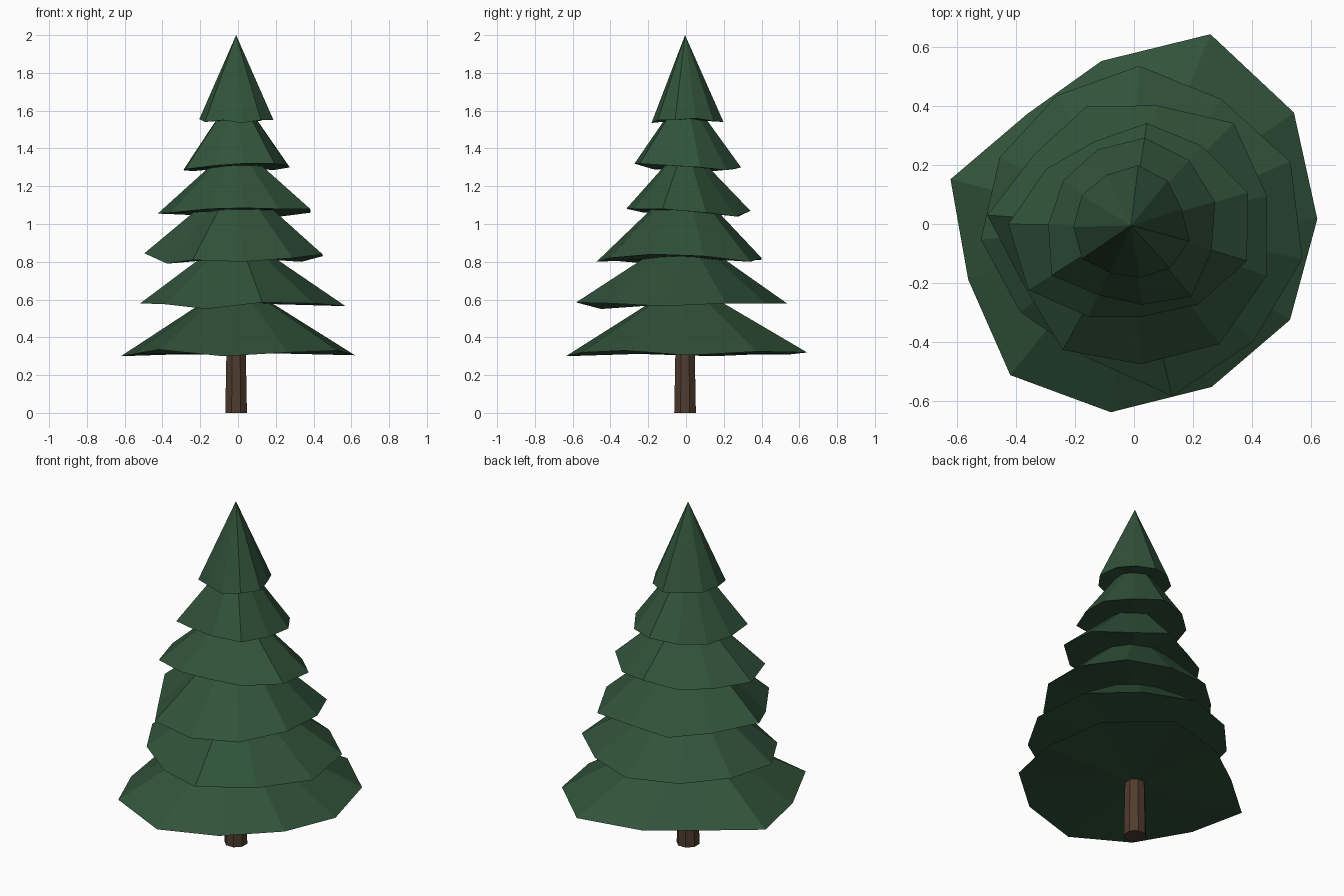
import bpy, bmesh, math

if "Cube" in bpy.data.objects:
    bpy.data.objects.remove(bpy.data.objects["Cube"])

CX, CY = -0.01, -0.005


def material(name, rgb):
    m = bpy.data.materials.new(name)
    m.diffuse_color = (*rgb, 1)
    m.use_nodes = True
    m.node_tree.nodes["Principled BSDF"].inputs["Base Color"].default_value = m.diffuse_color
    return m


needle_green = material("needle green", (0.030, 0.085, 0.042))
bark_brown = material("bark brown", (0.080, 0.045, 0.027))


def finish(bm, name, mat):
    bmesh.ops.recalc_face_normals(bm, faces=bm.faces)
    mesh = bpy.data.meshes.new(name)
    bm.to_mesh(mesh)
    bm.free()
    mesh.materials.append(mat)
    obj = bpy.data.objects.new(name, mesh)
    bpy.context.collection.objects.link(obj)


def tier(name, start, apex_z, radii, heights):
    """Uneven eleven-sided cone with a nearly flat underside."""
    bm = bmesh.new()
    n = len(radii)
    rim = []
    for i, (r, z) in enumerate(zip(radii, heights)):
        a = math.radians(start) + math.tau * i / n
        rim.append(bm.verts.new((CX + r * math.cos(a), CY + r * math.sin(a), z)))
    top = bm.verts.new((CX, CY, apex_z))
    base = bm.verts.new((CX, CY, sum(heights) / n + 0.005))
    for i in range(n):
        a, b = rim[i], rim[(i + 1) % n]
        bm.faces.new((a, b, top))
        bm.faces.new((b, a, base))
    finish(bm, name, needle_green)


# Branch tiers, bottom to top
tier("branches_1", 2, 0.70,
     [.63, .67, .70, .565, .515, .63, .58, .65, .635, .61, .625],
     [.305, .325, .32, .31, .31, .30, .31, .335, .30, .32, .33])
tier("branches_2", -11, 0.96,
     [.59, .58, .525, .54, .506, .50, .51, .475, .47, .593, .57],
     [.565, .58, .58, .58, .58, .585, .58, .575, .55, .585, .58])
tier("branches_3", -20.5, 1.25,
     [.488, .47, .49, .415, .43, .405, .487, .415, .48, .47, .50],
     [.84, .83, .80, .82, .81, .82, .845, .79, .81, .80, .82])
tier("branches_4", -17, 1.43,
     [.41, .41, .36, .35, .31, .345, .415, .41, .34, .31, .35],
     [1.08, 1.06, 1.04, 1.07, 1.04, 1.05, 1.055, 1.06, 1.08, 1.085, 1.08])
tier("branches_5", -17, 1.71,
     [.285, .295, .295, .30, .28, .275, .28, .317, .26, .27, .315],
     [1.31, 1.30, 1.285, 1.30, 1.29, 1.28, 1.285, 1.29, 1.31, 1.32, 1.32])
tier("treetop", -15, 2.0,
     [.205, .18, .195, .205, .19, .195, .195, .20, .175, .18, .195],
     [1.55, 1.56, 1.545, 1.54, 1.55, 1.55, 1.555, 1.54, 1.55, 1.535, 1.55])

# Tapered octagonal trunk
bm = bmesh.new()
bmesh.ops.create_cone(bm, cap_ends=True, segments=8, radius1=0.062, radius2=0.052, depth=0.5)
for v in bm.verts:
    x, y, z = v.co
    c, s = math.cos(math.pi / 8), math.sin(math.pi / 8)
    v.co = (CX + x * c - y * s, CY + x * s + y * c, z + 0.25)
# Keep flat sides facing the four axes
if min(abs(v.co.x - CX) for v in bm.verts) < 0.005:
    for v in bm.verts:
        x, y = v.co.x - CX, v.co.y - CY
        v.co.x, v.co.y = CX + x * c - y * s, CY + x * s + y * c
finish(bm, "trunk", bark_brown)
